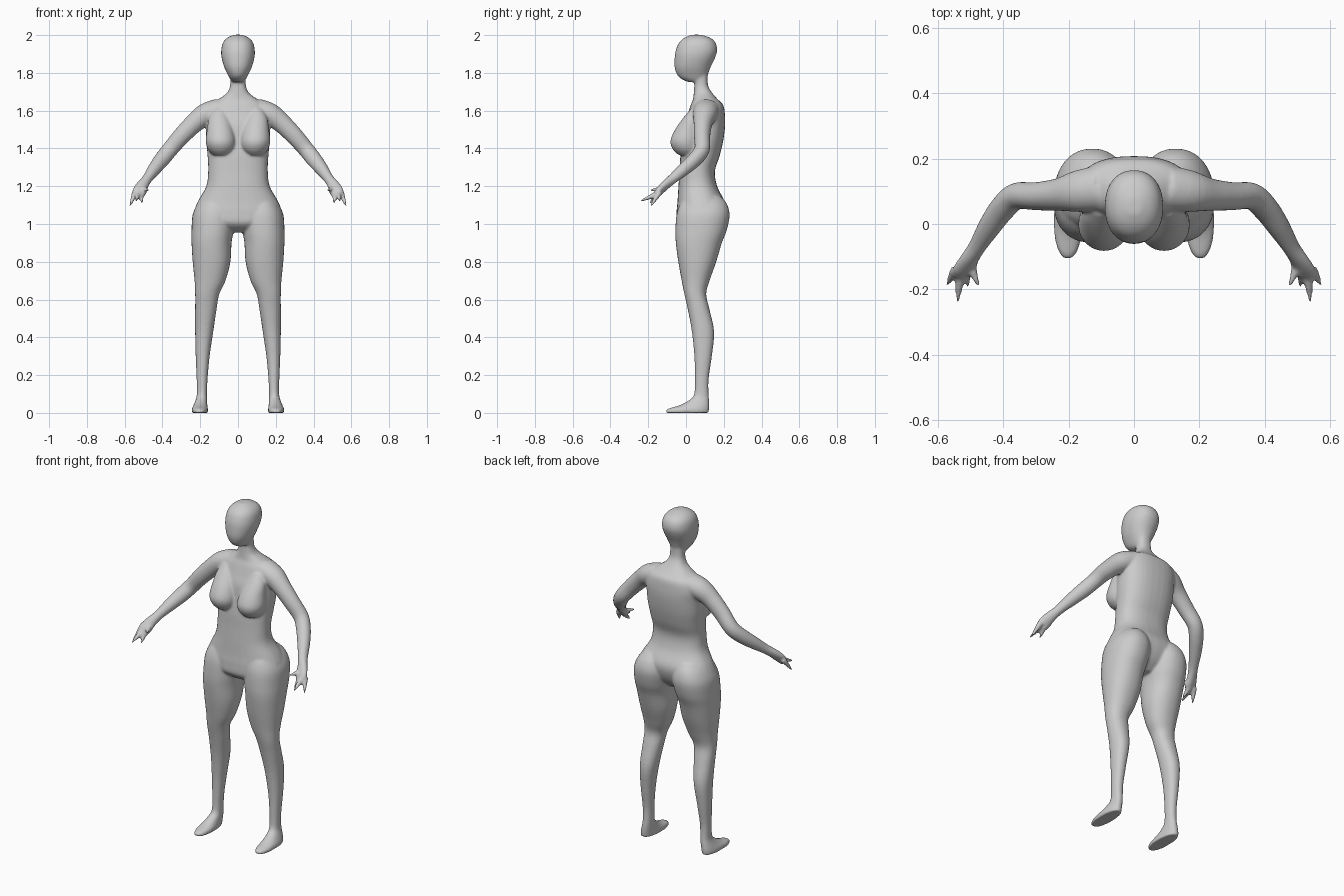
import bpy, bmesh
from math import sin, cos, pi, copysign
from mathutils import Vector

SIDES, STEPS = 32, 4
bm = bmesh.new()


def smooth_keys(keys):
    """Catmull-Rom resampling of a list of number tuples."""
    out = []
    n = len(keys)
    for i in range(n - 1):
        p0, p1 = keys[max(i - 1, 0)], keys[i]
        p2, p3 = keys[i + 1], keys[min(i + 2, n - 1)]
        for s in range(STEPS):
            t = s / STEPS
            out.append(tuple(0.5 * (2 * b + (c - a) * t + (2 * a - 5 * b + 4 * c - d) * t * t
                                    + (3 * b - a - 3 * c + d) * t ** 3)
                             for a, b, c, d in zip(p0, p1, p2, p3)))
    out.append(tuple(keys[-1]))
    return out


def skin(rings, power):
    """Skin (centre, u, v) superellipse rings into a closed tube."""
    loops = []
    for c, u, v in rings:
        loop = []
        for k in range(SIDES):
            a = 2 * pi * k / SIDES
            ca, sa = cos(a), sin(a)
            x = copysign(abs(ca) ** (2 / power), ca)
            y = copysign(abs(sa) ** (2 / power), sa)
            loop.append(bm.verts.new(c + u * x + v * y))
        loops.append(loop)
    faces = [bm.faces.new((a[k], a[(k + 1) % SIDES], b[(k + 1) % SIDES], b[k]))
             for a, b in zip(loops, loops[1:]) for k in range(SIDES)]
    faces += [bm.faces.new(loops[0]), bm.faces.new(loops[-1])]
    bmesh.ops.recalc_face_normals(bm, faces=faces)


def stack(keys, side=1, power=2.2):
    """Level sections: (z, centre x, half width, front y, back y)."""
    skin([(Vector((side * cx, (yf + yb) / 2, z)), Vector((rx, 0, 0)), Vector((0, (yb - yf) / 2, 0)))
          for z, cx, rx, yf, yb in smooth_keys(keys)], power)


def limb(keys, side):
    """Sections across a path: (x, y, z, radius in front plane, radius in depth)."""
    pts = smooth_keys(keys)
    pos = [Vector((side * p[0], p[1], p[2])) for p in pts]
    rings = []
    for i, p in enumerate(pts):
        t = (pos[min(i + 1, len(pos) - 1)] - pos[max(i - 1, 0)]).normalized()
        v = Vector((0, 1, 0))
        v = (v - t * v.dot(t)).normalized()
        rings.append((pos[i], t.cross(v) * p[3], v * p[4]))
    skin(rings, 2)


# Torso and neck
stack([(.955, 0, .06, .01, .12), (1.0, 0, .19, -.045, .17), (1.06, 0, .23, -.05, .2),
       (1.12, 0, .212, -.045, .203), (1.2, 0, .168, -.04, .165), (1.28, 0, .158, -.034, .153),
       (1.36, 0, .161, -.03, .178), (1.44, 0, .168, -.02, .197), (1.52, 0, .17, -.012, .207),
       (1.58, 0, .172, .008, .206), (1.63, 0, .15, .025, .197), (1.66, 0, .105, .037, .168),
       (1.69, 0, .062, .041, .142), (1.72, 0, .045, .043, .122), (1.75, 0, .041, .043, .115),
       (1.8, 0, .042, .03, .115)], power=2.4)

# Head
stack([(1.752, 0, .03, .01, .105), (1.768, 0, .042, -.025, .11), (1.79, 0, .054, -.047, .116),
       (1.83, 0, .073, -.06, .13), (1.88, 0, .087, -.06, .154), (1.92, 0, .089, -.054, .165),
       (1.96, 0, .08, -.037, .156), (1.986, 0, .057, -.008, .128), (2.002, 0, .022, .03, .08)])

for side in (1, -1):
    # Chest
    stack([(1.365, .09, .045, -.04, .08), (1.395, .09, .07, -.07, .08), (1.44, .092, .079, -.083, .08),
           (1.5, .094, .07, -.058, .08), (1.56, .1, .055, -.016, .08), (1.61, .1, .03, .025, .08)],
          side, 2)

    # Leg and foot
    stack([(1.15, .115, .06, .0, .18), (1.11, .122, .09, -.03, .215), (1.05, .127, .113, -.05, .231),
           (.97, .134, .112, -.056, .217), (.9, .14, .106, -.054, .19), (.8, .14, .1, -.041, .16),
           (.7, .148, .082, -.023, .125), (.63, .163, .064, -.009, .107), (.55, .17, .057, .009, .124),
           (.43, .179, .048, .031, .149), (.3, .187, .037, .044, .137), (.18, .19, .029, .047, .12),
           (.1, .191, .027, .043, .12), (.07, .194, .03, .02, .122), (.04, .199, .037, -.035, .123),
           (.02, .202, .043, -.1, .122), (.0, .202, .043, -.108, .12)], side)

    # Arm and palm
    limb([(.1, .11, 1.605, .06, .07), (.17, .1, 1.58, .06, .064), (.23, .09, 1.535, .052, .05),
          (.3, .085, 1.465, .047, .043), (.36, .085, 1.395, .043, .041), (.4, .05, 1.345, .042, .039),
          (.44, -.005, 1.295, .036, .035), (.48, -.07, 1.24, .027, .027), (.505, -.11, 1.205, .032, .023),
          (.52, -.14, 1.175, .038, .02), (.528, -.16, 1.155, .03, .014)], side)

    # Tapered fingers and thumb
    for base, tip in (((.545, -.14, 1.168), (.572, -.187, 1.095)), ((.53, -.15, 1.16), (.54, -.24, 1.122)),
                      ((.515, -.145, 1.16), (.508, -.192, 1.11)), ((.502, -.125, 1.185), (.475, -.19, 1.178))):
        mid = tuple((a + b) / 2 for a, b in zip(base, tip))
        limb([base + (.017, .017), mid + (.012, .012), tip + (.005, .005)], side)

# Fuse all the parts into one continuous skin
mesh = bpy.data.meshes.new("human_body")
bm.to_mesh(mesh)
bm.free()
body = bpy.data.objects.new("human_body", mesh)
bpy.context.collection.objects.link(body)
fuse = body.modifiers.new("fuse", 'REMESH')
fuse.mode = 'VOXEL'
fuse.voxel_size = .006
fuse.use_smooth_shade = True
soften = body.modifiers.new("soften", 'SMOOTH')
soften.factor = .5
soften.iterations = 10
